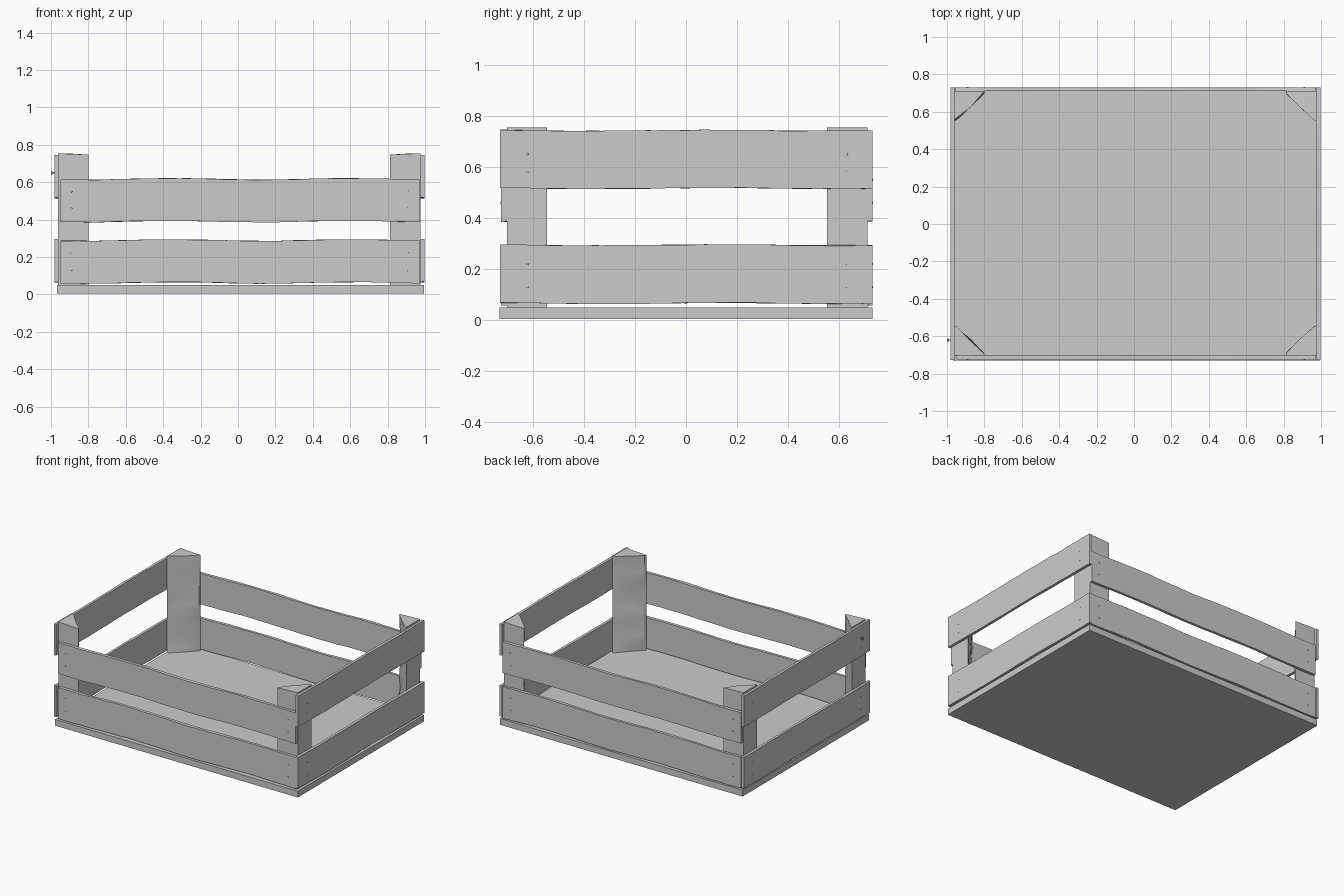
import bpy, bmesh, math, random
from mathutils import Vector

if "Cube" in bpy.data.objects:
    bpy.data.objects.remove(bpy.data.objects["Cube"])

random.seed(4)


def make_object(name, bm):
    bmesh.ops.recalc_face_normals(bm, faces=bm.faces)
    mesh = bpy.data.meshes.new(name)
    bm.to_mesh(mesh)
    bm.free()
    obj = bpy.data.objects.new(name, mesh)
    bpy.context.collection.objects.link(obj)
    return obj


def loft(name, rings):
    """Closed solid through a list of equal-length point rings."""
    bm = bmesh.new()
    loops = [[bm.verts.new(p) for p in ring] for ring in rings]
    n = len(loops[0])
    for a, b in zip(loops, loops[1:]):
        for i in range(n):
            j = (i + 1) % n
            bm.faces.new((a[i], a[j], b[j], b[i]))
    bm.faces.new(loops[0])
    bm.faces.new(loops[-1])
    obj = make_object(name, bm)
    for p in obj.data.polygons:
        p.use_smooth = True
    bpy.context.view_layer.objects.active = obj
    obj.select_set(True)
    bpy.ops.object.shade_smooth_by_angle(angle=math.radians(25))
    obj.select_set(False)
    return obj


def plank(name, axis, start, end, d0, d1, z0, z1, wave):
    """Slat along axis 0 (x) or 1 (y) with gently wavy long edges."""
    rings = []
    for i in range(21):
        t = start + (end - start) * i / 20
        w = wave * math.cos(2 * math.pi * (t + 0.35) / 0.95)
        ring = []
        for d, z in ((d0, z0), (d1, z0), (d1, z1), (d0, z1)):
            dz = w + random.uniform(-0.0015, 0.0015)
            ring.append((t, d, z + dz) if axis == 0 else (d, t, z + dz))
        rings.append(ring)
    return loft(name, rings)


def nail(name, pos, normal, radius, length):
    bm = bmesh.new()
    bmesh.ops.create_cone(bm, cap_ends=True, segments=8, radius1=radius,
                          radius2=radius * 0.8, depth=length)
    obj = make_object(name, bm)
    obj.location = pos
    obj.rotation_euler = Vector(normal).to_track_quat('Z', 'Y').to_euler()


# Solid floor board
bpy.ops.mesh.primitive_cube_add(size=1, location=(0.013, 0, 0.027))
floor = bpy.context.object
floor.name = "floor_board"
floor.scale = (1.964, 1.46, 0.046)
floor.select_set(False)

# Long slats on front and back
for level, z0, z1 in (("lower", 0.062, 0.29), ("upper", 0.39, 0.617)):
    plank("front_slat_" + level, 0, -0.948, 0.974, -0.724, -0.702, z0, z1, 0.004)
    plank("back_slat_" + level, 0, -0.955, 0.974, 0.71, 0.73, z0, z1, 0.004)

# End slats on left and right, the upper one raised to the post tops
for level, z0, z1 in (("lower", 0.066, 0.294), ("upper", 0.516, 0.743)):
    plank("left_slat_" + level, 1, -0.728, 0.73, -0.98, -0.961, z0, z1, -0.002)
    plank("right_slat_" + level, 1, -0.728, 0.73, 0.976, 0.996, z0, z1, -0.002)

# Triangular corner posts, roughly hewn on the inner face
for side, sx, cx in (("left", 1, -0.962), ("right", -1, 0.976)):
    for end, sy, cy in (("front", 1, -0.702), ("back", -1, 0.71)):
        rings = []
        for k in range(13):
            z = 0.05 + 0.69 * k / 12
            ring = []
            for u, v in ((0, 0), (0.163, 0), (0.157, 0.012), (0.085, 0.084),
                         (0.012, 0.15), (0, 0.158)):
                r = random.uniform(-0.004, 0.004) if u and v else 0
                top = 0.014 - 0.06 * max(u - 0.05, 0) if k == 12 else 0
                ring.append((cx + sx * (u + r), cy + sy * (v + r), z + top))
            rings.append(ring)
        loft(f"corner_post_{end}_{side}", rings)

# Nail heads where slats meet posts
for x in (-0.89, 0.91):
    for z in (0.13, 0.22, 0.46, 0.55):
        nail("front_nail", (x, -0.724, z), (0, -1, 0), 0.005, 0.005)
        nail("back_nail", (x, 0.73, z), (0, 1, 0), 0.005, 0.005)
for y in (-0.62, 0.63):
    for z in (0.13, 0.22, 0.58, 0.65):
        nail("right_nail", (0.996, y, z), (1, 0, 0), 0.005, 0.004)
        if (y, z) != (-0.62, 0.65):
            nail("left_nail", (-0.98, y, z), (-1, 0, 0), 0.005, 0.004)

# One nail standing proud on the left side
nail("loose_nail_shank", (-0.983, -0.62, 0.65), (-1, 0, 0), 0.004, 0.03)
nail("loose_nail_head", (-0.996, -0.62, 0.65), (-1, 0, 0), 0.01, 0.008)
